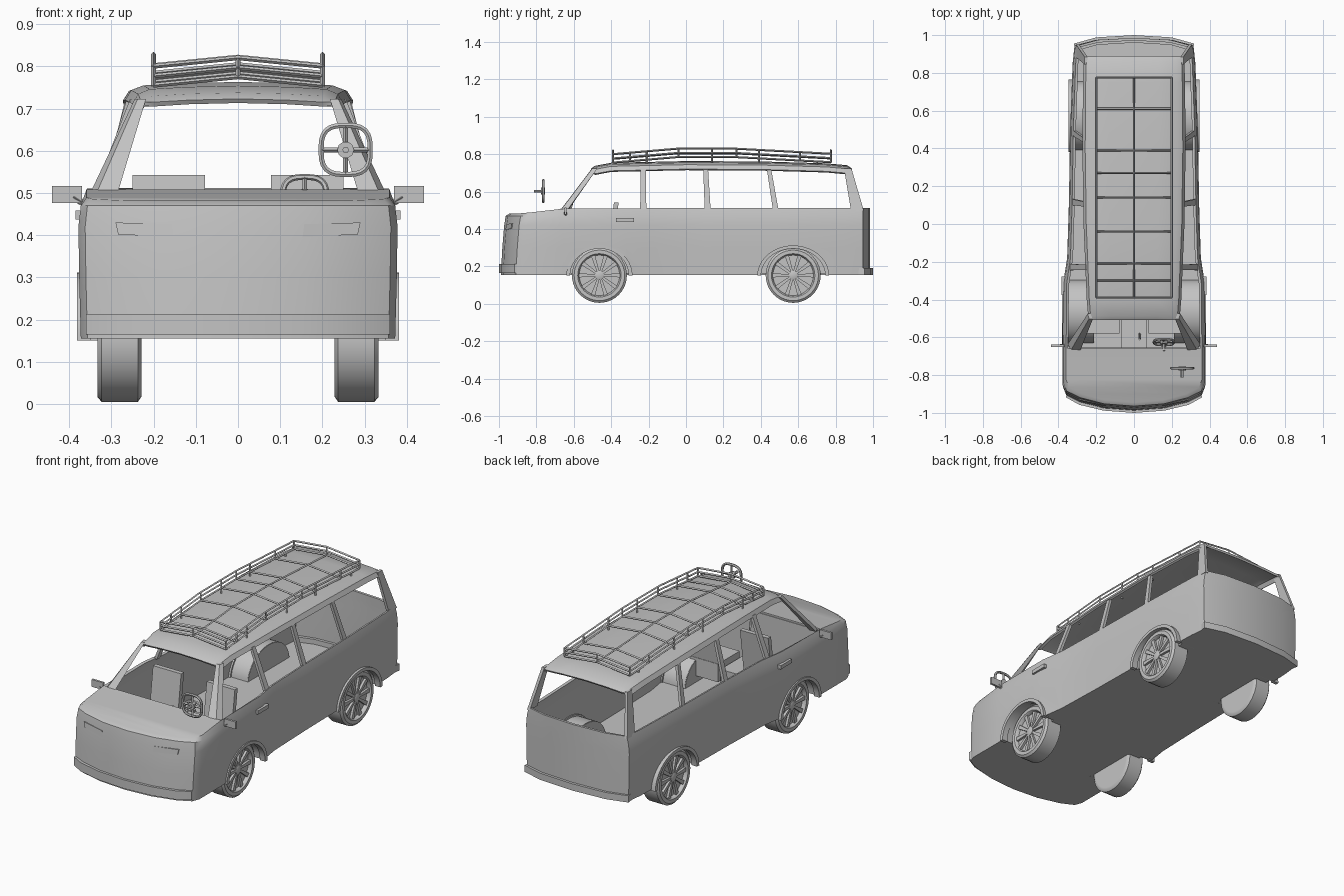
import bpy, bmesh, math
from mathutils import Vector

if "Cube" in bpy.data.objects:
    bpy.data.objects.remove(bpy.data.objects["Cube"])

grey = bpy.data.materials.new("plain grey")
grey.diffuse_color = (0.55, 0.55, 0.55, 1)
grey.use_nodes = True
grey.node_tree.nodes["Principled BSDF"].inputs["Base Color"].default_value = grey.diffuse_color


def finish(ob, angle=35):
    ob.data.materials.clear()
    ob.data.materials.append(grey)
    bpy.ops.object.select_all(action='DESELECT')
    ob.select_set(True)
    bpy.context.view_layer.objects.active = ob
    bpy.ops.object.convert(target='MESH')
    bpy.ops.object.shade_smooth_by_angle(angle=math.radians(angle))
    return ob


def mesh_object(name, bm):
    bmesh.ops.recalc_face_normals(bm, faces=bm.faces)
    me = bpy.data.meshes.new(name)
    bm.to_mesh(me)
    bm.free()
    ob = bpy.data.objects.new(name, me)
    bpy.context.collection.objects.link(ob)
    return ob


def loft(name, loops, cap=True, closed=True, solid=0):
    """Skin a series of equal-length loops."""
    bm = bmesh.new()
    rings = [[bm.verts.new(p) for p in lp] for lp in loops]
    n = len(rings[0])
    for a, b in zip(rings, rings[1:]):
        for i in range(n if closed else n - 1):
            j = (i + 1) % n
            bm.faces.new((a[i], a[j], b[j], b[i]))
    if cap:
        bm.faces.new(rings[0])
        bm.faces.new(rings[-1])
    ob = mesh_object(name, bm)
    if solid:
        m = ob.modifiers.new("thickness", 'SOLIDIFY')
        m.thickness, m.offset = solid, 0
    return finish(ob)


def box(name, x0, x1, y0, y1, z0, z1, lean=0):
    q = [(x0, y0), (x1, y0), (x1, y1), (x0, y1)]
    return loft(name, [[(x, y, z0) for x, y in q], [(x, y + lean, z1) for x, y in q]])


def tubes(name, paths, r, cyclic=False, res=0):
    cu = bpy.data.curves.new(name, 'CURVE')
    cu.dimensions, cu.bevel_depth, cu.bevel_resolution = '3D', r, res
    cu.use_fill_caps = True
    for path in paths:
        s = cu.splines.new('POLY')
        s.points.add(len(path) - 1)
        for p, c in zip(s.points, path):
            p.co = (*c, 1)
        s.use_cyclic_u = cyclic
    ob = bpy.data.objects.new(name, cu)
    bpy.context.collection.objects.link(ob)
    return finish(ob)


def interp(t, knots):
    for (a, va), (b, vb) in zip(knots, knots[1:]):
        if t <= b:
            return va + (vb - va) * max(0, (t - a) / (b - a))
    return knots[-1][1]


def arc(x, cy, cz, ry, rz, a0=0, a1=180, n=20):
    return [(x, cy + ry * math.cos(math.radians(a0 + (a1 - a0) * i / n)),
             cz + rz * math.sin(math.radians(a0 + (a1 - a0) * i / n))) for i in range(n + 1)]


# Lower body: plan outline raised through several levels, with floor and bonnet
half = [(0, -.99), (.16, -.978), (.29, -.945), (.362, -.91), (.378, -.87), (.378, -.66), (.376, -.32),
        (.354, -.18), (.345, .1), (.338, .5), (.325, .85), (.315, .945), (.2, .975), (0, .985)]
levels = [(.155, .985, 0), (.3, .995, .008), (.42, 1, .018), (.47, .985, .026), (None, .95, .045)]
bm = bmesh.new()
rings = []
for z, s, lean in levels:
    def vert(x, y):
        zz = z or interp(y, [(-.95, .482), (-.66, .508), (0, .512)])
        yy = y + (lean if y < -.85 else 0)
        return bm.verts.new((x * s, yy, zz))
    rings.append([vert(x, y) for x, y in half] + [vert(-x, y) for x, y in half[-2:0:-1]])
n = len(rings[0])
for a, b in zip(rings, rings[1:]):
    for i in range(n):
        j = (i + 1) % n
        bm.faces.new((a[i], a[j], b[j], b[i]))
bm.faces.new(rings[0])
top = rings[-1]
bm.faces.new((top[0], top[1], top[-1]))
for i in range(1, 5):
    bm.faces.new((top[i], top[i + 1], top[-i - 1], top[-i]))
body = mesh_object("body", bm)
sol = body.modifiers.new("thickness", 'SOLIDIFY')
sol.thickness, sol.offset = .014, -1

# Wheel arch openings, cut from the sides
ARCHES = [("front", -.463, .165), ("rear", .573, .18)]
cutters = []
for _, cy, ry in ARCHES:
    for s in (-1, 1):
        c = loft("arch_cutter", [arc(s * x, cy, .145, ry, .155, 0, 360, 40)[:-1] for x in (.3, .5)])
        c.hide_render = True
        cutters.append(c)
        m = body.modifiers.new("arch", 'BOOLEAN')
        m.operation, m.object, m.solver = 'DIFFERENCE', c, 'EXACT'
finish(body)
for c in cutters:
    bpy.data.objects.remove(c)

# Wheels with spokes, arch liners and flared arch lips
for label, cy, ry in ARCHES:
    out = .378 if label == "front" else .345
    for s, side in ((-1, "left"), (1, "right")):
        nm = f"{label}_{side}_"
        prof = [(.229, .125), (.229, .135), (.237, .147), (.323, .147), (.333, .135),
                (.333, .116), (.329, .112), (.312, .108)]
        loft(nm + "wheel", [arc(s * x, cy, .152, r, r, 0, 360, 40)[:-1] for x, r in prof])
        loft(nm + "hub", [arc(s * x, cy, .152, r, r, 0, 360, 16)[:-1] for x, r in ((.31, .025), (.327, .025), (.331, .015))])
        for k in range(10):
            a = 2 * math.pi * k / 10
            d, t = Vector((0, math.cos(a), math.sin(a))), Vector((0, -math.sin(a), math.cos(a)))
            o = Vector((0, cy, .152))
            q = [o + d * r + t * w for r, w in ((.02, -.006), (.11, -.011), (.11, .011), (.02, .006))]
            loft(nm + "spoke", [[p + Vector((s * x, 0, 0)) for p in q] for x in (.31, .325)])
        liner = [arc(s * x, cy, .155, ry, .145) for x in (.215, out - .012)]
        loft(nm + "arch_liner", liner, cap=False, closed=False, solid=.004)
        loft(nm + "arch_inner_wall", [arc(s * x, cy, .155, ry, .145) for x in (.213, .217)])
        inner, outer = ((arc(0, cy, .15, ry - .008, .145), arc(0, cy, .15, ry + .012, .162)))
        ring = inner + outer[::-1]
        loft(nm + "arch_lip", [[(s * x, p[1], p[2]) for p in ring] for x in (out - .03, out + .003)])

# Roof shell
stations = [(-.505, .718, .235), (-.485, .732, .238), (-.4, .748, .245), (0, .757, .262), (.4, .755, .268),
            (.75, .745, .265), (.86, .735, .262), (.885, .718, .26)]
roof = []
for y, z, w in stations:
    drop = .04 if -.49 < y < .87 else .016
    h = [(w, z - drop), (w * .95, z - drop * .45), (w * .85, z - .008), (w * .5, z - .003), (0, z)]
    roof.append([(x, y, zz) for x, zz in h] + [(-x, y, zz) for x, zz in h[-2::-1]])
loft("roof", roof, cap=False, closed=False, solid=.012)


# Pillars between belt line and roof, mirrored
def pillar(name, b0, b1, t0, t1, xb, xt, th=.016):
    for s, side in ((-1, "left"), (1, "right")):
        loft(f"{side}_{name}", [
            [(s * xb, b0, .5), (s * xb, b1, .5), (s * (xb - th), b1, .5), (s * (xb - th), b0, .5)],
            [(s * xt, t0, .722), (s * xt, t1, .722), (s * (xt - th), t1, .722), (s * (xt - th), t0, .722)]])


pillar("door_pillar", -.245, -.212, -.243, -.215, .342, .256)
pillar("middle_pillar", .1, .132, .092, .118, .329, .264)
pillar("rear_side_pillar", .465, .495, .432, .455, .322, .267)
pillar("rear_corner_pillar", .882, .95, .845, .885, .306, .262)
for s, side in ((-1, "left"), (1, "right")):
    loft(f"{side}_windscreen_pillar", [
        [(s * .35, -.635, .5), (s * .335, -.67, .5), (s * .285, -.672, .5), (s * .315, -.63, .5)],
        [(s * .245, -.475, .722), (s * .238, -.502, .722), (s * .218, -.504, .722), (s * .23, -.475, .722)]])

# Bumpers, headlights, tailgate strip
def band(name, path, depth, z0, z1):
    pts = path + [(-x, y) for x, y in path[-2::-1]]
    loop = pts + [(x * .98, y + depth) for x, y in pts[::-1]]
    loft(name, [[(x, y, z) for x, y in loop] for z in (z0, z1)])


band("front_bumper", [(.36, -.918), (.29, -.957), (.16, -.988), (0, -1)], .04, .165, .213)
band("rear_bumper", [(.318, .955), (.2, .988), (0, 1)], -.04, .155, .192)
for s, side in ((-1, "left"), (1, "right")):
    q = [(.153, -.952, .395), (.284, -.922, .402), (.29, -.918, .43), (.157, -.948, .426)]
    loft(side + "_headlight", [[(s * x, y + d, z) for x, y, z in q] for d in (.01, -.013)])
    # Mirrors and door handles
    box(side + "_mirror", *sorted((s * .37, s * .44)), -.65, -.638, .476, .516)
    tubes(side + "_mirror_arm", [[(s * .345, -.64, .455), (s * .365, -.643, .475), (s * .39, -.644, .49)]], .008)
    box(side + "_door_handle", *sorted((s * .36, s * .385)), -.375, -.278, .437, .458)

# Interior: dashboard, console, front seats, gear lever
box("dashboard", -.335, .335, -.69, -.655, .16, .5)
box("console", -.07, .07, -.655, -.4, .165, .27)
tubes("gear_lever", [[(.03, -.58, .26), (.03, -.61, .48)]], .006)
for s, side in ((-1, "left"), (1, "right")):
    a, b = sorted((s * .078, s * .25))
    box(side + "_seat_cushion", a, b, -.58, -.39, .2, .3)
    box(side + "_seat_back", a, b, -.42, -.395, .28, .542, .035)


# Steering wheels: one in the cabin, one ahead of the windscreen
def steering_wheel(name, c, r, tilt):
    c = Vector(c)
    up = Vector((0, math.sin(tilt), math.cos(tilt)))
    fwd = Vector((0, -math.cos(tilt), math.sin(tilt)))
    right = Vector((1, 0, 0))
    rim = []
    for k in range(32):
        a = 2 * math.pi * k / 32
        ca, sa = math.cos(a), math.sin(a)
        f = r / (abs(ca) ** 3 + abs(sa) ** 3) ** (1 / 3)
        rim.append(c + right * ca * f + up * sa * f)
    tubes(name + "_rim", [rim], .007, True, 1)
    tubes(name + "_spokes", [[c - right * r, c + right * r], [c - up * r, c + up * r]], .006)
    tubes(name + "_hub", [[c - fwd * .008, c + fwd * .012]], .02, res=3)
    tubes(name + "_column", [[c, c + fwd * .05]], .008, res=1)


steering_wheel("outer_steering_wheel", (.255, -.763, .602), .058, 0)
steering_wheel("cabin_steering_wheel", (.158, -.625, .488), .052, .3)

# Roof rack: ridged floor slats, three perimeter rails and posts
low = lambda y: interp(y, [(-.39, .755), (-.05, .784), (.27, .784), (.775, .757)])
knots = [-.39, -.05, .27, .775]
slats = [-.39, -.3, -.21, -.04, .14, .27, .39, .61, .775]
paths = []
for dz in (0, .022, .045):
    for x in (-.2, .2):
        paths.append([(x, y, low(y) + dz) for y in knots])
    for y in (-.39, .775):
        paths.append([(-.2, y, low(y) + dz), (0, y, low(y) + .02 + dz), (.2, y, low(y) + dz)])
paths.append([(0, y, low(y) + .02) for y in knots])
for y in slats:
    paths.append([(-.2, y, low(y)), (0, y, low(y) + .02), (.2, y, low(y))])
    paths += [[(x, y, low(y)), (x, y, low(y) + .045)] for x in (-.2, .2)]
paths += [[(0, y, low(y) + .02), (0, y, low(y) + .065)] for y in (-.39, .775)]
paths += [[(x, y, .735), (x, y, low(y))] for x in (-.2, .2) for y in (-.21, .14, .39, .7)]
tubes("roof_rack", paths, .0055)
